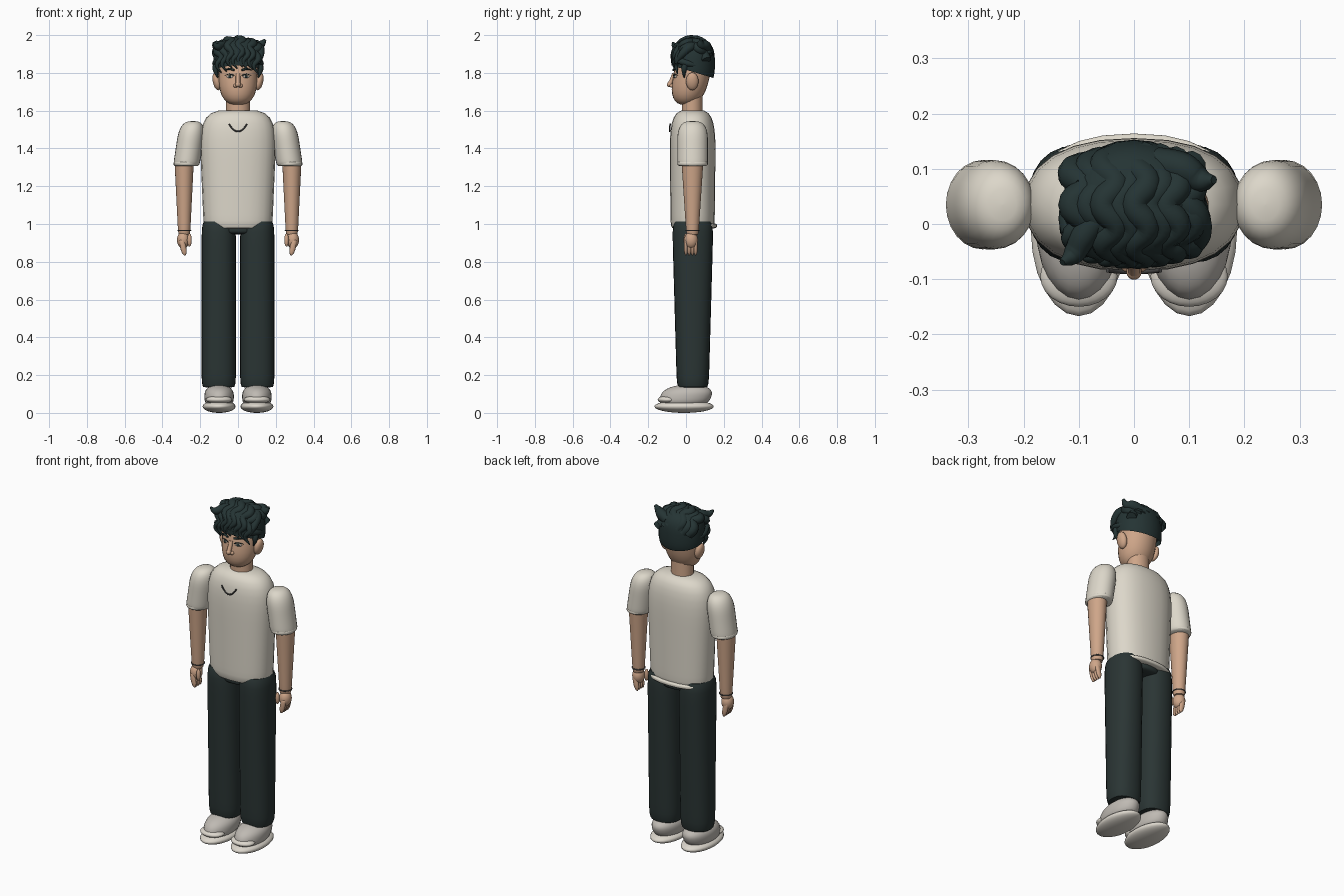
import bpy, bmesh, math
from mathutils import Vector

default_cube = bpy.data.objects.get("Cube")
if default_cube:
    bpy.data.objects.remove(default_cube, do_unlink=True)


def material(name, red, green, blue):
    mat = bpy.data.materials.new(name)
    mat.use_nodes = True
    mat.diffuse_color = (red, green, blue, 1)
    shader = mat.node_tree.nodes["Principled BSDF"]
    shader.inputs["Base Color"].default_value = mat.diffuse_color
    shader.inputs["Roughness"].default_value = .8
    return mat


skin = material("skin", .62, .38, .25)
cloth = material("cream_cloth", .72, .68, .59)
trouser = material("dark_trouser", .023, .035, .034)
hair = material("dark_hair", .018, .034, .034)
leather = material("shoe_grey", .52, .49, .45)
rubber = material("sole_cream", .72, .68, .61)
eye_white = material("eye_white", .5, .45, .4)
lip = material("lip", .3, .13, .09)
metal = material("chain_grey", .06, .06, .06)


def finish(mesh_builder, name, mat):
    bmesh.ops.recalc_face_normals(mesh_builder, faces=mesh_builder.faces)
    mesh = bpy.data.meshes.new(name)
    mesh_builder.to_mesh(mesh)
    mesh_builder.free()
    mesh.materials.append(mat)
    part = bpy.data.objects.new(name, mesh)
    bpy.context.collection.objects.link(part)
    bpy.ops.object.select_all(action="DESELECT")
    part.select_set(True)
    bpy.context.view_layer.objects.active = part
    bpy.ops.object.shade_smooth_by_angle(angle=math.radians(60))
    return part


def signed_power(value, exponent):
    return math.copysign(abs(value) ** exponent, value)


def form(name, mat, centre, half, bottom=2, top=2, square=2, taper=(0, 0), lean=(0, 0),
         turn=0, cut=None, segments=24, layers=18):
    """Rounded solid: higher bottom/top/square values flatten that side;
    taper widens and lean shifts it in x and y towards the top."""
    builder = bmesh.new()
    rings = []
    for layer in range(layers + 1):
        up = -math.cos(math.pi * layer / layers)
        flat = top if up > 0 else bottom
        width = max(1 - abs(up) ** flat, 0) ** (1 / flat)
        width = max(width, .01)
        ring = []
        for step in range(segments):
            angle = math.tau * step / segments
            x = signed_power(math.cos(angle), 2 / square) * width * half[0] * (1 + taper[0] * up)
            y = signed_power(math.sin(angle), 2 / square) * width * half[1] * (1 + taper[1] * up)
            ring.append(builder.verts.new((x + lean[0] * up, y + lean[1] * up, up * half[2])))
        rings.append(ring)
    for low, high in zip(rings, rings[1:]):
        for step in range(segments):
            after = (step + 1) % segments
            builder.faces.new((low[step], low[after], high[after], high[step]))
    builder.faces.new(rings[0])
    builder.faces.new(rings[-1])
    if cut:
        geometry = builder.verts[:] + builder.edges[:] + builder.faces[:]
        bmesh.ops.bisect_plane(builder, geom=geometry, plane_co=cut[0], plane_no=cut[1],
                               clear_inner=True)
    part = finish(builder, name, mat)
    part.location = centre
    part.rotation_euler.z = turn
    return part


def strand(name, mat, points, thickness, taper=0, cyclic=False):
    """Round tube along a smooth path, thinning towards its end."""
    curve = bpy.data.curves.new(name, "CURVE")
    curve.dimensions = "3D"
    curve.bevel_depth = 1
    curve.bevel_resolution = 3
    curve.resolution_u = 6
    curve.use_fill_caps = True
    spline = curve.splines.new("BEZIER")
    spline.bezier_points.add(len(points) - 1)
    for index, (knot, point) in enumerate(zip(spline.bezier_points, points)):
        along = index / (len(points) - 1)
        knot.co = point
        knot.radius = thickness * (1 - taper * along ** 3)
        knot.handle_left_type = knot.handle_right_type = "AUTO"
    spline.use_cyclic_u = cyclic
    path = bpy.data.objects.new(name + "_path", curve)
    bpy.context.collection.objects.link(path)
    builder = bmesh.new()
    builder.from_mesh(path.to_mesh())
    path.to_mesh_clear()
    bpy.data.objects.remove(path, do_unlink=True)
    return finish(builder, name, mat)


# Torso
form("shirt", cloth, (0, .035, 1.29), (.195, .12, .315), bottom=20, top=4, square=2.3,
     taper=(.07, .03))
form("shirt_hem", cloth, (0, .045, .99), (.184, .119, .016), bottom=4, top=4, square=2.3)
form("neck", skin, (0, .033, 1.63), (.063, .055, .1), bottom=9, top=9)
form("waist", trouser, (0, .04, .98), (.1, .1, .035), bottom=5, top=5, square=2.5)
necklace = []
for step in range(-3, 4):
    swing = step / 3
    necklace.append((.048 * swing, -.087 + .003 * swing ** 2, 1.49 + .04 * swing ** 2))
strand("necklace", metal, necklace, thickness=.004)

for side, s in (("left", 1), ("right", -1)):
    # Sleeve, arm and hand
    form(side + "_sleeve", cloth, (s * .256, .035, 1.425), (.07, .081, .12), bottom=12, top=3,
         lean=(s * -.018, 0))
    form(side + "_sleeve_hem", cloth, (s * .274, .035, 1.32), (.067, .081, .014), bottom=4, top=4)
    form(side + "_arm", skin, (s * .285, .034, 1.15), (.042, .046, .21), bottom=14, top=14,
         taper=(.25, .3))
    bracelet = []
    for step in range(8):
        angle = math.tau * step / 8
        bracelet.append((s * .284 + .034 * math.cos(angle), .034 + .035 * math.sin(angle), .966))
    strand(side + "_bracelet", metal, bracelet, thickness=.003, cyclic=True)
    form(side + "_palm", skin, (s * .29, .027, .915), (.033, .036, .045))
    for finger in range(4):
        form(f"{side}_finger_{finger}", skin, (s * .29, .017 * finger, .875), (.016, .011, .042),
             top=4, lean=(s * .008, 0), layers=10, segments=12)
    form(side + "_thumb", skin, (s * .257, 0, .915), (.012, .013, .035), layers=10, segments=12)

    # Trouser leg and shoe
    form(side + "_trouser_leg", trouser, (s * .102, .036, .575), (.091, .097, .445), bottom=16,
         top=12, square=2.3, taper=(0, .13))
    form(side + "_sole", rubber, (s * .1, -.01, .034), (.087, .157, .034))
    form(side + "_shoe", leather, (s * .1, 0, .09), (.078, .135, .06), bottom=3, top=2.3,
         lean=(0, .02))
    form(side + "_toe_cap", rubber, (s * .1, -.095, .07), (.07, .055, .022))

    # Ear, eye, brow and nostril
    turn = s * .42
    form(side + "_ear", skin, (s * .112, .033, 1.755), (.022, .033, .047), lean=(s * .008, 0))
    form(side + "_eye", eye_white, (s * .043, -.057, 1.78), (.019, .006, .008), turn=turn)
    form(side + "_iris", hair, (s * .043, -.061, 1.78), (.008, .005, .008), turn=turn)
    for name, height, size in (("eyelid", 1.787, .003), ("brow", 1.815, .006)):
        strand(f"{side}_{name}", hair, [(s * .02, -.066, height), (s * .045, -.06, height + .006),
                                        (s * .07, -.044, height)], size, taper=.7)
    form(side + "_nostril", skin, (s * .013, -.073, 1.732), (.012, .014, .01))

# Head, nose and mouth
form("head", skin, (0, .03, 1.79), (.103, .097, .16), bottom=2.6, top=3, lean=(0, .03))
strand("nose", skin, [(0, -.062, 1.795), (0, -.074, 1.765), (0, -.088, 1.738)], thickness=.012)
form("nose_tip", skin, (0, -.086, 1.738), (.014, .015, .014))
form("upper_lip", lip, (0, -.06, 1.697), (.025, .008, .005))
form("lower_lip", lip, (0, -.059, 1.688), (.019, .008, .005))

# Hair cap, cut on a slant from the forehead down to the nape
form("hair_cap", hair, (0, .038, 1.85), (.13, .115, .13), bottom=3, top=3,
     cut=(Vector((0, 0, -.045)), Vector((0, .3, 1))))

# Wavy locks combed over the crown from the back to the fringe
knots = 9
for lock in range(8):
    across = -.1 + .028 * lock
    path = []
    for knot in range(knots):
        angle = math.pi * (.1 + knot / knots * 1.15)
        wave = .012 * (-1) ** knot
        drop = 3 * across ** 2 + .008 * (lock % 2)
        reach = .1 - 2 * across ** 2
        path.append((across + wave, .03 + reach * math.cos(angle),
                     1.87 + .105 * math.sin(angle) - drop))
    strand(f"hair_lock_{lock}", hair, path, thickness=.027, taper=.9)

# Loose tufts and swept sides
strand("left_tuft", hair, [(.04, .11, 1.925), (.09, .1, 1.945), (.12, .08, 1.95),
                           (.145, .08, 1.975)], thickness=.03, taper=.75)
strand("left_front_tuft", hair, [(.06, .06, 1.94), (.11, .02, 1.935), (.12, -.02, 1.9),
                                 (.11, -.055, 1.85)], thickness=.026, taper=.8)
strand("right_flick", hair, [(-.05, .03, 1.95), (-.09, -.02, 1.945), (-.11, -.055, 1.94),
                             (-.13, -.07, 1.96)], thickness=.025, taper=.75)
for side, s in (("left", 1), ("right", -1)):
    strand(side + "_sideburn", hair, [(s * .11, 0, 1.86), (s * .12, -.01, 1.82),
                                      (s * .107, -.01, 1.775)], thickness=.017, taper=.8)
    strand(side + "_swept_side", hair, [(s * .1, -.05, 1.87), (s * .12, .01, 1.85),
                                        (s * .11, .08, 1.835)], thickness=.018, taper=.5)
